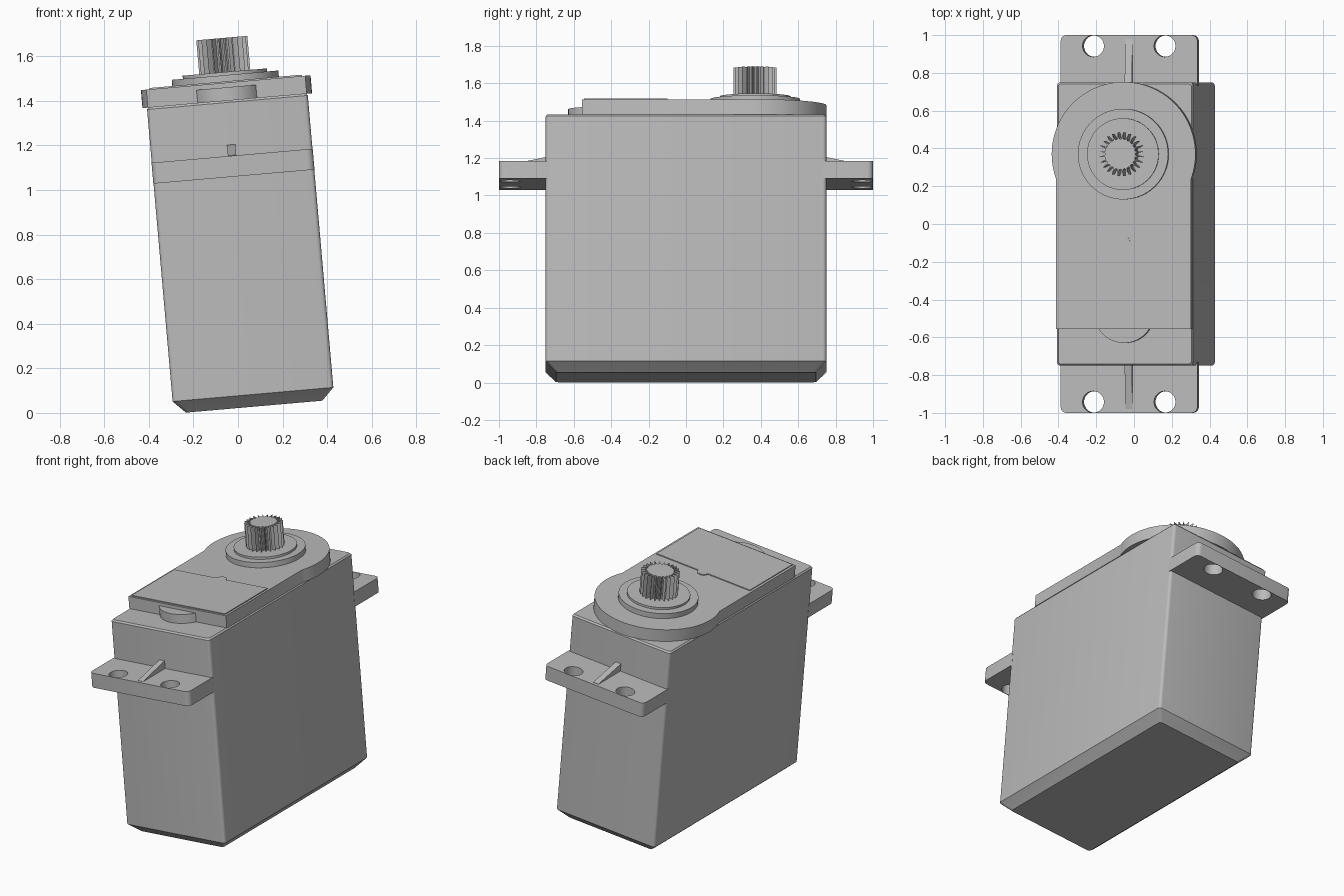
import bpy, bmesh
from math import pi, sin, cos, asin, sqrt, radians
from mathutils import Matrix, Vector

cube = bpy.data.objects.get("Cube")
if cube:
    bpy.data.objects.remove(cube, do_unlink=True)

grey = bpy.data.materials.new("plain grey")
grey.use_nodes = True
grey.diffuse_color = (0.5, 0.5, 0.5, 1)
grey.node_tree.nodes["Principled BSDF"].inputs["Base Color"].default_value = (0.5, 0.5, 0.5, 1)

# The whole unit leans sideways
LEAN = Matrix.Translation((0.072, 0, 0.028)) @ Matrix.Rotation(radians(-5), 4, 'Y')
SHAFT_Y = 0.37


def finish(name, bm):
    bmesh.ops.recalc_face_normals(bm, faces=bm.faces)
    bm.transform(LEAN)
    mesh = bpy.data.meshes.new(name)
    bm.to_mesh(mesh)
    bm.free()
    mesh.shade_smooth()
    mesh.set_sharp_from_angle(angle=radians(30))
    mesh.materials.append(grey)
    obj = bpy.data.objects.new(name, mesh)
    bpy.context.collection.objects.link(obj)
    return obj


def arc(cx, cy, r, a0, a1, n):
    return [(cx + r * cos(a0 + (a1 - a0) * i / n),
             cy + r * sin(a0 + (a1 - a0) * i / n)) for i in range(n + 1)]


def circle(cx, cy, r, n=64):
    return arc(cx, cy, r, 0, 2 * pi, n)[:-1]


def rounded_rect(hx, hy, r, n=4):
    corners = [(1, 1), (-1, 1), (-1, -1), (1, -1)]
    pts = []
    for i, (sx, sy) in enumerate(corners):
        pts += arc(sx * (hx - r), sy * (hy - r), r, i * pi / 2, (i + 1) * pi / 2, n)
    return pts


def at_height(pts, z):
    return [(x, y, z) for x, y in pts]


def loft(name, rings):
    """Skin a stack of matching rings and cap both ends."""
    bm = bmesh.new()
    loops = [[bm.verts.new(p) for p in ring] for ring in rings]
    n = len(loops[0])
    for a, b in zip(loops, loops[1:]):
        for i in range(n):
            j = (i + 1) % n
            bm.faces.new((a[i], a[j], b[j], b[i]))
    bm.faces.new(loops[0])
    bm.faces.new(loops[-1])
    return finish(name, bm)


def prism(name, pts, z0, z1):
    return loft(name, [at_height(pts, z0), at_height(pts, z1)])


def plate(name, outlines, z0, z1):
    """Extrude an outline that has holes in it."""
    bm = bmesh.new()
    for pts in outlines:
        vs = [bm.verts.new((x, y, z0)) for x, y in pts]
        for i in range(len(vs)):
            bm.edges.new((vs[i - 1], vs[i]))
    bmesh.ops.triangle_fill(bm, edges=bm.edges[:], use_beauty=True)
    ext = bmesh.ops.extrude_face_region(bm, geom=bm.faces[:], use_keep_orig=True)
    moved = [v for v in ext["geom"] if isinstance(v, bmesh.types.BMVert)]
    bmesh.ops.translate(bm, verts=moved, vec=Vector((0, 0, z1 - z0)))
    return finish(name, bm)


# Case with chamfered base and fine lip at the top
body_rings = [(0.055, 0), (0, 0.055), (0, 1.37), (0.008, 1.38)]
loft("case", [at_height(rounded_rect(0.362 - d, 0.75 - d, 0.018), z) for d, z in body_rings])

# Mounting ears with two holes and a stiffening rib each
for side, s in (("front", -1), ("back", 1)):
    tip = arc(0.333, 0.97, 0.03, 0, pi / 2, 5)
    tip += [(-x, y) for x, y in reversed(tip)]
    outline = [(0.363, 0.73)] + tip + [(-0.363, 0.73)]
    outlines = [outline] + [circle(x, 0.942, 0.057, 32) for x in (-0.19, 0.19)]
    plate(side + "_mounting_ear", [[(x, s * y) for x, y in o] for o in outlines], 1.036, 1.13)
    wedge = [(0.74, 1.12), (0.98, 1.12), (0.98, 1.132), (0.74, 1.182)]
    loft(side + "_rib", [[(x, s * y, z) for y, z in wedge] for x in (-0.019, 0.019)])

# Lid: straight section flowing into a round gear cover
hw, cover_r = 0.358, 0.382
meet = asin(sqrt(cover_r ** 2 - hw ** 2) / cover_r)
lid = [(-hw, -0.557), (hw, -0.557)] + arc(0, SHAFT_Y, cover_r, -meet, pi + meet, 64)
prism("lid", lid, 1.378, 1.459)

# Raised panel with a small round nub, and the front tab
panel = [(-0.343, -0.545), (0.343, -0.545), (0.343, -0.1)]
panel += arc(0, -0.1, 0.035, 0, pi, 12) + [(-0.343, -0.1)]
prism("lid_panel", panel, 1.455, 1.465)
prism("front_tab", circle(0, -0.471, 0.159), 1.378, 1.438)

# Stepped boss around the shaft
prism("boss_lower", circle(0, SHAFT_Y, 0.24), 1.455, 1.493)
prism("boss_upper", circle(0, SHAFT_Y, 0.19), 1.49, 1.507)

# Toothed output shaft
TEETH = 24
spline = []
for i in range(TEETH):
    for step, r in ((0, 0.08), (0.3, 0.083), (0.5, 0.116), (0.7, 0.083)):
        a = 2 * pi * (i + step) / TEETH
        spline.append((r * cos(a), SHAFT_Y + r * sin(a)))
prism("output_shaft", spline, 1.5, 1.66)
